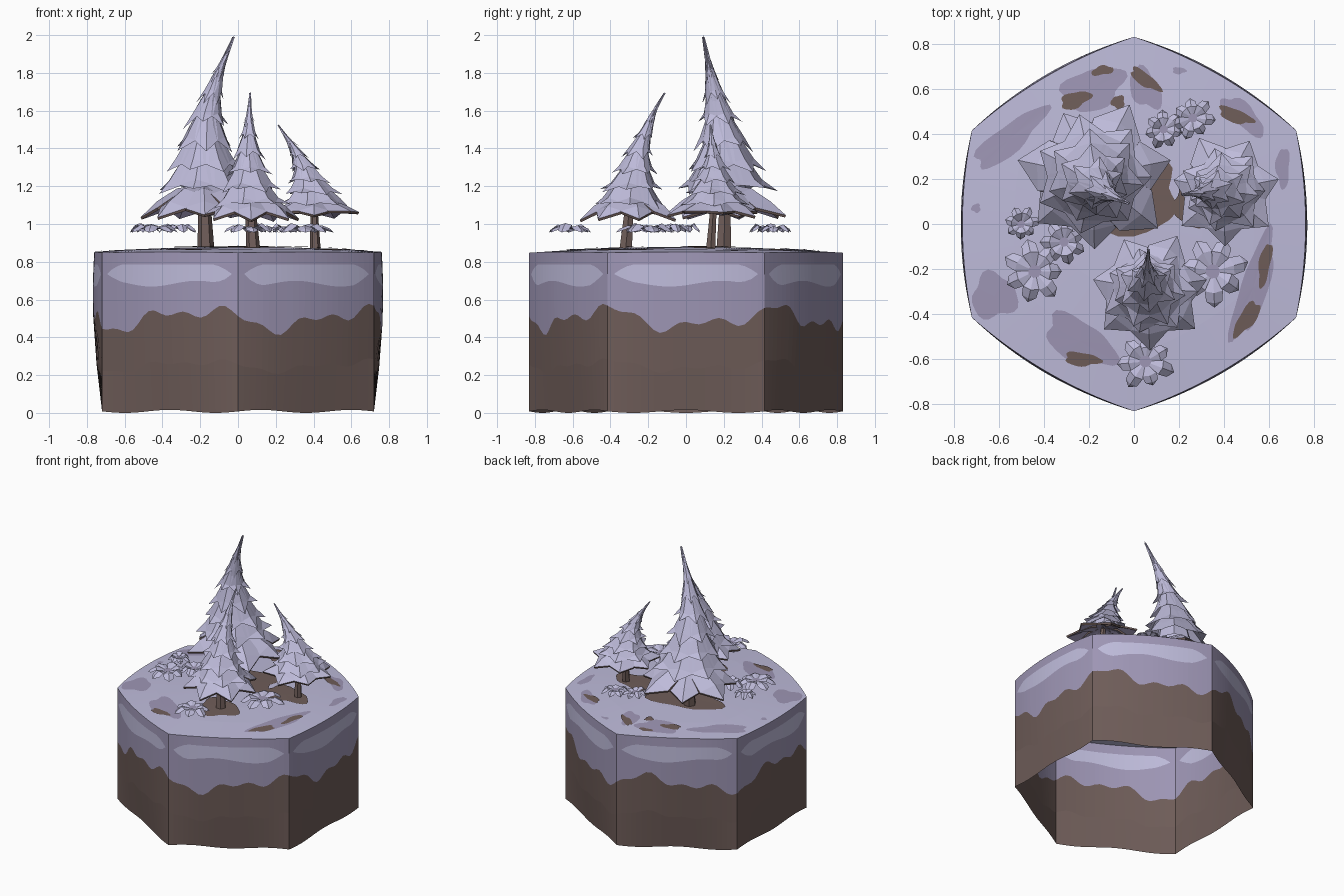
import bpy, bmesh, math, random
from mathutils import Vector

if "Cube" in bpy.data.objects:
    bpy.data.objects.remove(bpy.data.objects["Cube"])

random.seed(4)


def material(name, rgb):
    lin = [((c / 255 + 0.055) / 1.055) ** 2.4 for c in rgb]
    m = bpy.data.materials.new(name)
    m.diffuse_color = (*lin, 1)
    m.use_nodes = True
    m.node_tree.nodes["Principled BSDF"].inputs["Base Color"].default_value = m.diffuse_color
    return m


LIGHT, MID, DIRT = 0, 1, 2
MATS = [material("light snow", (190, 187, 218)),
        material("shaded snow", (158, 150, 181)),
        material("brown earth", (111, 93, 89))]


def finish(bm, name):
    bmesh.ops.remove_doubles(bm, verts=bm.verts[:], dist=1e-5)
    me = bpy.data.meshes.new(name)
    bm.to_mesh(me)
    bm.free()
    for m in MATS:
        me.materials.append(m)
    ob = bpy.data.objects.new(name, me)
    bpy.context.collection.objects.link(ob)
    return ob


def face(bm, pts, mat):
    f = bm.faces.new([bm.verts.new(p) for p in pts])
    f.material_index = mat


def ground_z(x, y):
    return 0.88 - 0.03 * (x * x + y * y) / 0.64


# Hexagonal ground block: bulging walls, open underneath
PER = 24
N = 6 * PER


def wall_point(i, z):
    k, u = divmod(i % N, PER)
    u /= PER
    c0, c1 = [Vector((math.cos(a), math.sin(a), 0)) * 0.83
              for a in (math.radians(60 * k + 30), math.radians(60 * k + 90))]
    n = (c0 + c1).normalized()
    p = c0.lerp(c1, u) + n * 0.05 * 4 * u * (1 - u) * math.sin(math.pi * 0.72 * min(1, z / 0.9))
    p.z = z
    return p


def wall_column(i):
    a = 2 * math.pi * (i % N) / N
    u = (i % PER) / PER
    edge = 0.5 + 0.045 * math.sin(5 * a + 1) + 0.03 * math.sin(11 * a) + 0.02 * math.sin(23 * a + 2)
    open_ = max(0.0, min(1.0, (u - 0.06) / 0.1, (0.94 - u) / 0.1)) ** 0.5
    half = 0.001 + 0.05 * open_
    low = 0.735 - half * (1 + 0.3 * math.sin(9 * a + 1))
    top = wall_point(i, 0.85)
    zs = [0.008 + 0.008 * math.sin(9 * a), edge / 2, edge, low, 0.735 + half, ground_z(top.x, top.y)]
    return [wall_point(i, z) for z in zs]


bm = bmesh.new()
cols = [wall_column(i) for i in range(N)]
for i in range(N):
    a, b = cols[i], cols[(i + 1) % N]
    u = (i % PER + 0.5) / PER
    for r in range(5):
        mat = DIRT if r < 2 else MID
        if r == 3 and 0.06 < u < 0.94:
            mat = LIGHT
        face(bm, [a[r], b[r], b[r + 1], a[r + 1]], mat)
    # snowy top surface in rings
    rings = []
    for s in (1, 0.7, 0.4):
        rings.append([Vector((p.x * s, p.y * s, ground_z(p.x * s, p.y * s))) for p in (a[5], b[5])])
    for (p, q), (p2, q2) in zip(rings, rings[1:]):
        face(bm, [p, q, q2, p2], LIGHT)
    face(bm, [rings[2][0], rings[2][1], Vector((0, 0, 0.88))], LIGHT)
finish(bm, "ground_block")


# Thin patches of shaded snow and bare earth lying on the top
def patch(bm, x, y, rx, ry, deg, mat, lift):
    c, s = math.cos(math.radians(deg)), math.sin(math.radians(deg))
    ph = random.uniform(0, 6)
    rim = []
    for i in range(28):
        t = 2 * math.pi * i / 28
        w = 1 + 0.14 * math.sin(3 * t + ph) + 0.08 * math.sin(5 * t + 2 * ph)
        px, py = rx * w * math.cos(t), ry * w * math.sin(t)
        gx, gy = x + px * c - py * s, y + px * s + py * c
        rim.append(Vector((gx, gy, ground_z(gx, gy) + lift)))
    mid = Vector((x, y, ground_z(x, y) + lift))
    for i in range(28):
        face(bm, [rim[i], rim[(i + 1) % 28], mid], mat)


bm = bmesh.new()
for x, y, rx, ry, d in [(-0.55, 0.38, 0.2, 0.06, 40), (-0.18, 0.6, 0.14, 0.09, 20), (-0.62, -0.32, 0.1, 0.1, 0),
                        (-0.24, -0.52, 0.17, 0.09, -30), (0.53, -0.28, 0.25, 0.06, 72), (0.48, 0.48, 0.12, 0.05, -40),
                        (0.66, 0.25, 0.03, 0.09, 0), (0.05, 0.6, 0.06, 0.1, 30), (-0.7, 0.07, 0.02, 0.02, 0),
                        (0.2, 0.68, 0.03, 0.015, 0)]:
    patch(bm, x, y, rx, ry, d, MID, 0.003)
finish(bm, "shaded_snow_patches")

bm = bmesh.new()
for x, y, rx, ry, d in [(-0.14, 0.68, 0.05, 0.02, 10), (-0.26, 0.55, 0.07, 0.035, 20), (0.05, 0.64, 0.08, 0.028, -35),
                        (0.45, 0.48, 0.08, 0.03, -20), (-0.23, -0.6, 0.08, 0.03, -5), (0.58, -0.18, 0.025, 0.1, -10),
                        (0.5, -0.42, 0.09, 0.035, 55), (-0.07, 0.54, 0.03, 0.03, 0)]:
    patch(bm, x, y, rx, ry, d, DIRT, 0.005)
for x, y, rx, ry, lift in [(-0.07, 0.13, 0.28, 0.17, 0.005), (0.07, -0.34, 0.15, 0.13, 0.005),
                           (0.33, 0.1, 0.17, 0.11, 0.006)]:
    patch(bm, x, y, rx, ry, 0, DIRT, lift)
finish(bm, "bare_earth_patches")


# Folded leaf swept outward from an axis; stations are (radius, height, half width)
def leaf(bm, axis, ang, stations, thick=0.0):
    d = Vector((math.cos(ang), math.sin(ang), 0))
    t = Vector((-d.y, d.x, 0))
    rows = []
    for r, z, w in stations:
        c = axis(z) + d * r
        drop = -d * 0.25 * w - Vector((0, 0, 0.3 * w))
        rows.append([c + t * w + drop, c, c - t * w + drop])
    layers = [(rows, LIGHT)]
    if thick:
        off = -d * thick * 0.5 - Vector((0, 0, thick))
        layers.append(([[p + off for p in r] for r in rows], MID))
    for lay, (rw, mat) in enumerate(layers):
        for a, b in zip(rw, rw[1:]):
            for j in (0, 1):
                q = [a[j], a[j + 1], b[j + 1], b[j]]
                if (b[j] - b[j + 1]).length < 1e-5:
                    q.pop()
                face(bm, q[::-1] if lay else q, mat)
    if thick:
        # brown rim between upper and lower layer
        for a, b, a2, b2 in zip(rows, rows[1:], layers[1][0], layers[1][0][1:]):
            face(bm, [a[0], b[0], b2[0], a2[0]], DIRT)
            face(bm, [b[2], a[2], a2[2], b2[2]], DIRT)


def make_axis(pts):
    def axis(z):
        for (z0, x0, y0), (z1, x1, y1) in zip(pts, pts[1:]):
            if z <= z1 or z1 == pts[-1][0]:
                f = max(0, min(1, (z - z0) / (z1 - z0)))
                return Vector((x0 + (x1 - x0) * f, y0 + (y1 - y0) * f, z))
    return axis


def tube(bm, axis, rings, sides, mat):
    loops = [[axis(z) + Vector((math.cos(2 * math.pi * i / sides), math.sin(2 * math.pi * i / sides), 0)) * r
              for i in range(sides)] for r, z in rings]
    for a, b in zip(loops, loops[1:]):
        for i in range(sides):
            j = (i + 1) % sides
            face(bm, [a[i], a[j], b[j], b[i]], mat)


def tree(name, pts, trunk_r, skirt, spire):
    axis = make_axis(pts)
    bm = bmesh.new()
    tube(bm, axis, [(trunk_r, 0.865), (trunk_r * 0.6, skirt[2])], 6, DIRT)
    finish(bm, name + "_trunk")
    bm = bmesh.new()
    # wide drooping lower skirt
    R, z0, z1, hw = skirt
    h = z1 - z0
    for i in range(7):
        k, dz = random.uniform(0.92, 1.08), random.uniform(-0.01, 0.02)
        leaf(bm, axis, 2 * math.pi * (i + 0.25) / 7,
             [(0.01, z1, 0.03), (0.42 * R * k, z1 - 0.12 * h, hw * 0.85),
              (0.74 * R * k, z1 - 0.5 * h, hw), (R * k, z0 + dz, 0.0)], 0.012)
    # spire core with overlapping leaf tiers
    zb, zt, R2 = spire
    H = zt - zb

    def rad(t):
        return R2 * max(0.0, 1 - t) ** 1.5

    tube(bm, axis, [(max(0.55 * rad(t), 0.0008), zb + H * t) for t in (0.04, 0.2, 0.4, 0.6, 0.8, 1)], 7, LIGHT)
    for n, t in enumerate((0, 0.13, 0.27, 0.42, 0.57, 0.71)):
        count = 7 if n < 2 else 6
        for i in range(count):
            k, dt = random.uniform(0.92, 1.1), random.uniform(-0.02, 0.03)
            w = rad(t) * 0.4
            leaf(bm, axis, 2 * math.pi * (i + 0.5 * (n % 2)) / count + 0.3 * n,
                 [(rad(t + 0.28) * 0.5, zb + H * min(1, t + 0.28), w * 0.45),
                  (rad(t + 0.17) * 0.78, zb + H * (t + 0.17), w * 0.85),
                  (rad(t + 0.08) * 0.9, zb + H * (t + 0.08), w),
                  (rad(t) * 1.06 * k, zb + H * (t + dt), 0.0)])
    finish(bm, name + "_foliage")


tree("tall_tree", [(0.86, -0.17, 0.2), (1.2, -0.18, 0.21), (1.4, -0.18, 0.2), (1.6, -0.165, 0.17),
                   (1.8, -0.105, 0.13), (2.0, -0.02, 0.09)],
     0.045, (0.34, 1.03, 1.21, 0.115), (1.17, 2.0, 0.25))
tree("middle_tree", [(0.86, 0.08, -0.32), (1.2, 0.06, -0.29), (1.4, 0.055, -0.25), (1.6, 0.06, -0.17),
                     (1.7, 0.065, -0.11)],
     0.038, (0.26, 1.03, 1.16, 0.09), (1.09, 1.7, 0.19))
tree("small_tree", [(0.86, 0.41, 0.13), (1.15, 0.4, 0.15), (1.3, 0.355, 0.15), (1.4, 0.3, 0.14), (1.53, 0.21, 0.13)],
     0.028, (0.25, 1.05, 1.14, 0.085), (1.1, 1.53, 0.18))

# Low leafy rosettes around the trees
for n, (x, y, R) in enumerate([(-0.44, -0.21, 0.135), (0.35, -0.21, 0.15), (0.05, -0.61, 0.125), (0.26, 0.47, 0.095),
                               (-0.5, 0.0, 0.08), (-0.31, -0.08, 0.1), (0.13, 0.42, 0.09)]):
    bm = bmesh.new()
    axis = make_axis([(0.8, x, y), (1.1, x, y)])
    for i in range(7):
        k = random.uniform(0.85, 1.1)
        leaf(bm, axis, 2 * math.pi * (i + 0.3 * n) / 7,
             [(0.12 * R, 0.975, 0.06 * R), (0.6 * R * k, 0.995 + random.uniform(-0.01, 0.01), 0.27 * R),
              (0.88 * R * k, 0.975, 0.24 * R), (R * k, 0.955, 0.0)])
    ring = [Vector((x + 0.22 * R * math.cos(a), y + 0.22 * R * math.sin(a), 0.98))
            for a in [2 * math.pi * i / 7 for i in range(7)]]
    face(bm, ring, MID)
    finish(bm, "rosette_%d" % (n + 1))
